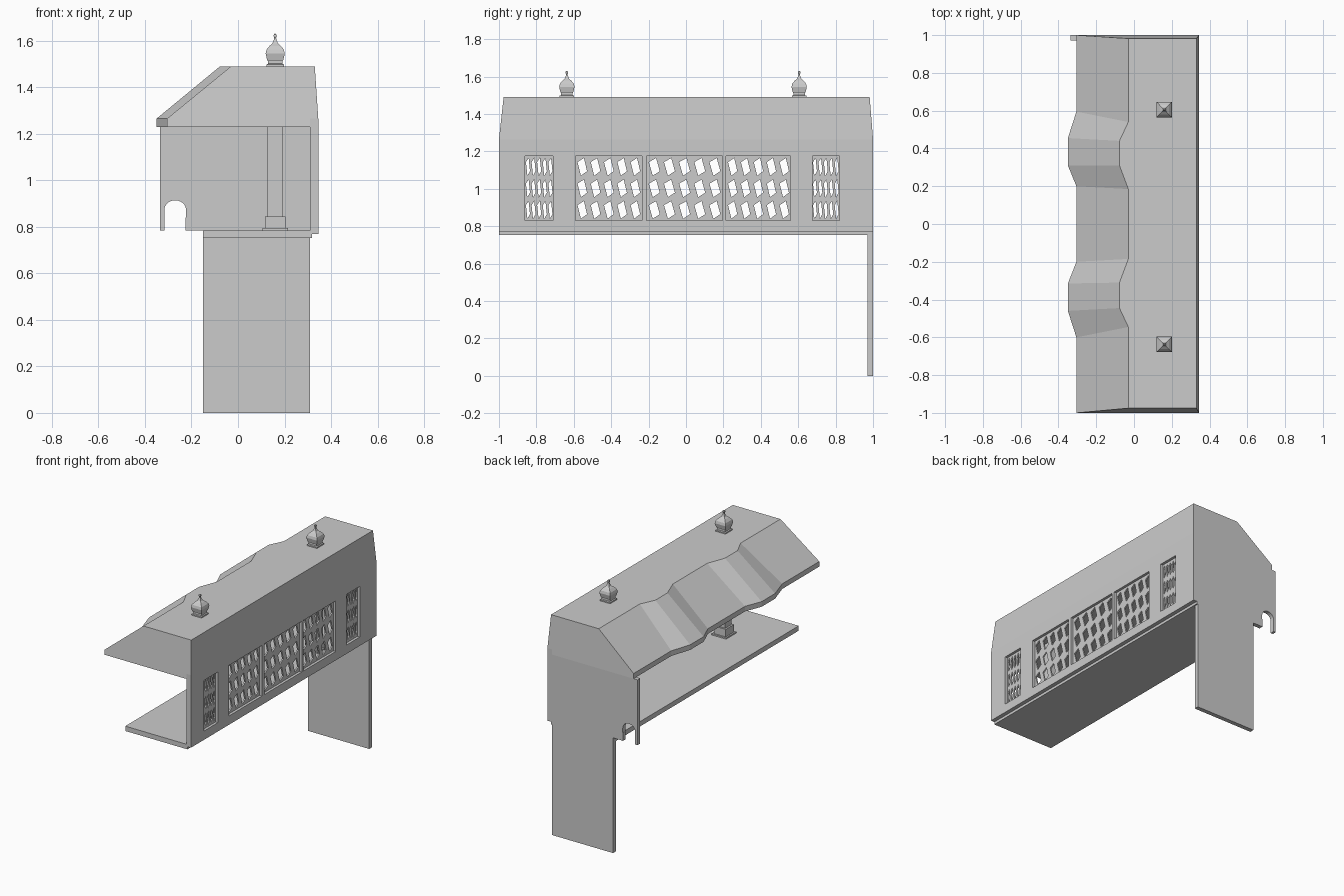
import bpy, bmesh, math

if "Cube" in bpy.data.objects:
    bpy.data.objects.remove(bpy.data.objects["Cube"])


def finish(name, bm):
    bmesh.ops.recalc_face_normals(bm, faces=bm.faces)
    me = bpy.data.meshes.new(name)
    bm.to_mesh(me)
    bm.free()
    ob = bpy.data.objects.new(name, me)
    bpy.context.collection.objects.link(ob)
    return ob


def add_box(bm, x0, x1, y0, y1, z0, z1):
    vs = bmesh.ops.create_cube(bm, size=1)["verts"]
    for v in vs:
        v.co = (x0 + (v.co.x + .5) * (x1 - x0),
                y0 + (v.co.y + .5) * (y1 - y0),
                z0 + (v.co.z + .5) * (z1 - z0))


def boxes(name, *dims):
    bm = bmesh.new()
    for d in dims:
        add_box(bm, *d)
    return finish(name, bm)


def loft(name, rings):
    """Skin a list of closed rings and cap both ends."""
    bm = bmesh.new()
    rows = [[bm.verts.new(p) for p in r] for r in rings]
    n = len(rows[0])
    for a, b in zip(rows, rows[1:]):
        for i in range(n):
            j = (i + 1) % n
            bm.faces.new((a[i], a[j], b[j], b[i]))
    bm.faces.new(rows[0])
    bm.faces.new(rows[-1])
    return finish(name, bm)


# Floor slab and end support
boxes("floor_slab", (-.15, .318, -1, 1, .752, .785))
boxes("support_panel", (-.15, .31, .97, 1, 0, .752))

# End wall with arched notch near the open side
arch = [(-.27 + .047 * math.cos(a), .872 + .042 * math.sin(a))
        for a in [math.pi * i / 10 for i in range(11)]]
outline = ([(.312, .785), (-.225, .785), (-.225, .84), (-.223, .84)] + arch
           + [(-.317, .785), (-.335, .785), (-.335, 1.23), (.312, 1.23)])
loft("end_wall", [[(x, y, z) for x, z in outline] for y in (.972, 1)])

# Long wall: solid strips and piers around the window openings
Z0, Z1 = .83, 1.175
windows = [(-.86, -.71), (-.59, -.235), (-.21, .195), (.215, .56), (.675, .82)]
parts = [(.31, .345, -1, 1, .77, Z0), (.31, .345, -1, 1, Z1, 1.265)]
edges = [-1] + [y for w in windows for y in w] + [1]
for a, b in zip(edges[::2], edges[1::2]):
    parts.append((.31, .345, a, b, Z0, Z1))
boxes("window_wall", *parts)

# Pierced lattice panels with slanted diamond holes
hole = [(-.36, .22), (.12, .41), (.36, -.2), (-.1, -.41)]
corner = [(-.5, .5), (.5, .5), (.5, -.5), (-.5, -.5)]
for k, (a, b) in enumerate(windows):
    bm = bmesh.new()
    w, h = (b - a) / 5, (Z1 - Z0) / 3
    for i in range(5):
        for j in range(3):
            cy, cz = a + (i + .5) * w, Z0 + (j + .5) * h
            o, n = [[bm.verts.new((.322, cy + u * w, cz + v * h)) for u, v in s]
                    for s in (corner, hole)]
            for q in range(4):
                r = (q + 1) % 4
                bm.faces.new((o[q], o[r], n[r], n[q]))
    bmesh.ops.remove_doubles(bm, verts=bm.verts, dist=.0005)
    ob = finish(f"lattice_panel_{k + 1}", bm)
    m = ob.modifiers.new("thickness", "SOLIDIFY")
    m.thickness = .01
    m.offset = 0

# Roof: stations along y as (eave y, ridge y, bulge)
stations = [(-1, -.975, 0), (-.6, -.545, 0), (-.46, -.445, 1), (-.315, -.31, 1),
            (-.2, -.185, 0), (.2, .185, 0), (.31, .31, 1), (.455, .44, 1),
            (.595, .54, 0), (1, .982, 0)]
rings = []
for ye, yr, bulge in stations:
    e, r = -.305 - .045 * bulge, -.03 - .047 * bulge
    rings.append([(.31, ye, 1.23), (e, ye, 1.23), (e, ye, 1.265), (r, yr, 1.49),
                  (.33, yr, 1.49), (.345, ye, 1.265), (.31, ye, 1.265)])
loft("roof", rings)

# Columns and square onion finials
profile = [(.038, 1.488), (.038, 1.498), (.031, 1.501), (.031, 1.512), (.035, 1.518),
           (.041, 1.545), (.037, 1.562), (.024, 1.578), (.012, 1.588), (.006, 1.603),
           (.004, 1.612), (.007, 1.619), (.006, 1.626), (.002, 1.63)]
for k, y in enumerate((-.637, .605)):
    boxes(f"column_{k + 1}", *[(.16 - s, .16 + s, y - s, y + s, z0, z1)
          for s, z0, z1 in ((.055, .785, .794), (.045, .794, .845), (.033, .845, 1.268))])
    loft(f"finial_{k + 1}", [[(.16 + s * u, y + s * v, z) for u, v in corner_signs]
         for s, z in profile
         for corner_signs in [((-1, -1), (1, -1), (1, 1), (-1, 1))]])
